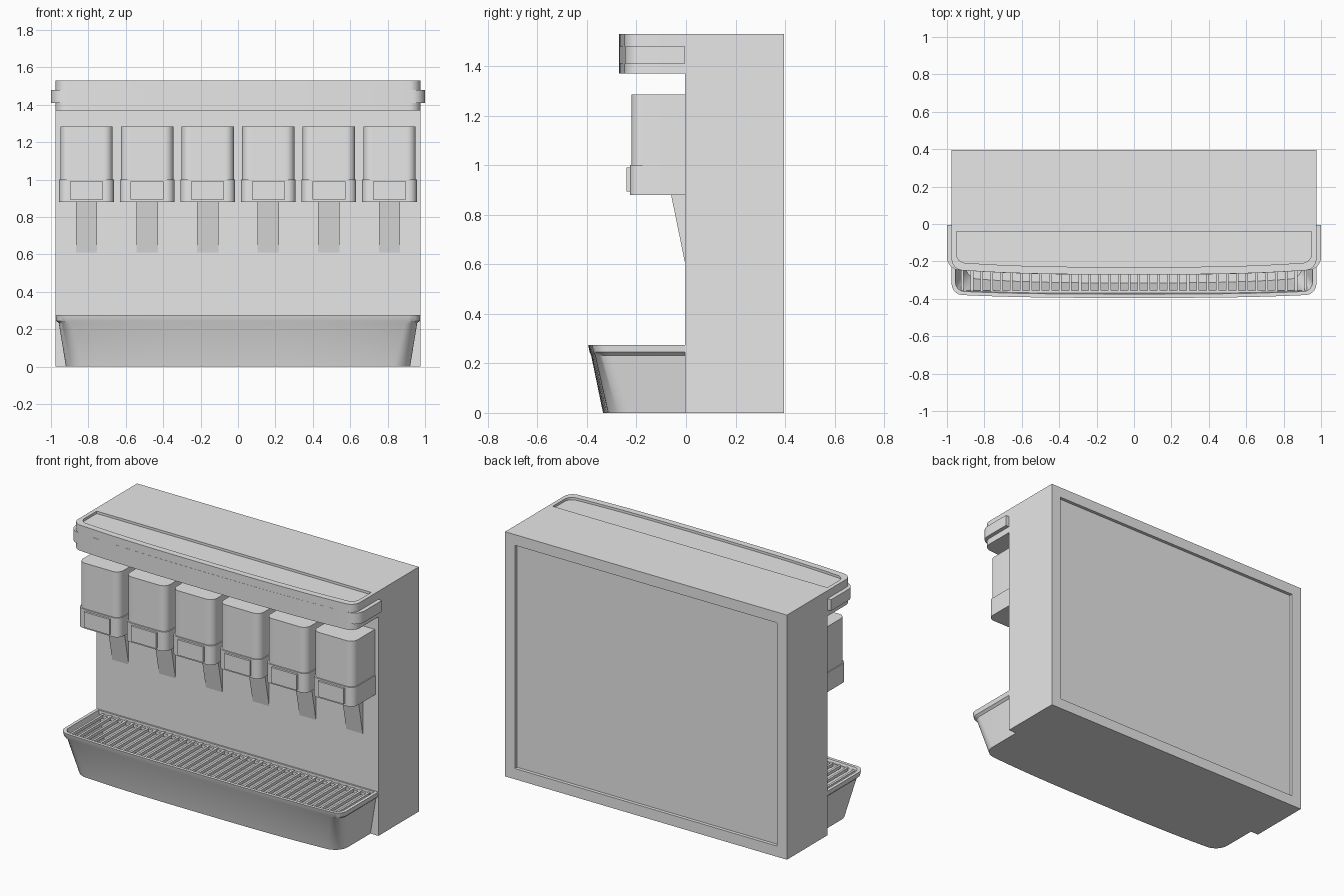
import bpy, bmesh, math

if "Cube" in bpy.data.objects:
    bpy.data.objects.remove(bpy.data.objects["Cube"])

grey = bpy.data.materials.new("light_grey")
grey.diffuse_color = (0.8, 0.8, 0.8, 1)
grey.use_nodes = True
grey.node_tree.nodes["Principled BSDF"].inputs["Base Color"].default_value = grey.diffuse_color
WALL = -0.005  # front plane of the cabinet


def finish(name, bm, angle=35):
    bmesh.ops.recalc_face_normals(bm, faces=bm.faces[:])
    me = bpy.data.meshes.new(name)
    bm.to_mesh(me)
    bm.free()
    me.materials.append(grey)
    for p in me.polygons:
        p.use_smooth = True
    me.set_sharp_from_angle(angle=math.radians(angle))
    ob = bpy.data.objects.new(name, me)
    bpy.context.collection.objects.link(ob)
    return ob


def add_box(bm, x0, x1, y0, y1, z0, z1):
    vs = bmesh.ops.create_cube(bm, size=1)["verts"]
    for v in vs:
        v.co = ((x0 + x1) / 2 + v.co.x * (x1 - x0),
                (y0 + y1) / 2 + v.co.y * (y1 - y0),
                (z0 + z1) / 2 + v.co.z * (z1 - z0))


def outline(hw, yf, r, bow=0.0, yb=WALL, cx=0.0):
    """Plan shape: straight back, rounded front corners, bowed front."""
    half = [(hw, yb)]
    for i in range(9):
        a = math.pi / 2 * i / 8
        half.append((hw - r + r * math.cos(a), yf + bow + r - r * math.sin(a)))
    for i in range(1, 8):
        t = 1 - i / 8
        half.append(((hw - r) * t, yf + bow * t ** 3))
    return ([(cx + x, y) for x, y in half] + [(cx, yf)]
            + [(cx - x, y) for x, y in reversed(half)])


def loft(bm, rings):
    """Skin a list of (outline, z) rings and cap both ends."""
    loops = [[bm.verts.new((x, y, z)) for x, y in pts] for pts, z in rings]
    n = len(loops[0])
    for a, b in zip(loops, loops[1:]):
        for i in range(n):
            j = (i + 1) % n
            bm.faces.new((a[i], a[j], b[j], b[i]))
    bm.faces.new(loops[0])
    bm.faces.new(loops[-1])


# Cabinet with a recessed back panel
bm = bmesh.new()
add_box(bm, -0.975, 0.975, WALL, 0.395, 0, 1.53)
bmesh.ops.recalc_face_normals(bm, faces=bm.faces[:])
back = max(bm.faces, key=lambda f: f.calc_center_median().y)
bmesh.ops.inset_region(bm, faces=[back], thickness=0.095, depth=0)
bmesh.ops.inset_region(bm, faces=[back], thickness=0.0005, depth=-0.02)
finish("cabinet", bm)

# Header overhang with a shallow recess in its top
bm = bmesh.new()
head = outline(0.975, -0.27, 0.06, 0.022)
dish = outline(0.95, -0.23, 0.05, 0.022, yb=-0.04)
loft(bm, [(head, 1.37), (head, 1.53), (dish, 1.53), (dish, 1.515)])
finish("header", bm)

# Trim band round the header
bm = bmesh.new()
band = outline(1.0, -0.271, 0.07, 0.024)
loft(bm, [(band, 1.41), (band, 1.48)])
finish("header_band", bm)

# Six dispensing heads: housing, collar, button and lever
for k in range(6):
    cx = (k - 2.5) * 0.324
    bm = bmesh.new()
    o = outline(0.14, -0.22, 0.045, cx=cx)
    loft(bm, [(o, 1.0), (o, 1.285)])
    finish("valve_housing", bm)

    bm = bmesh.new()
    o = outline(0.146, -0.227, 0.045, cx=cx)
    loft(bm, [(o, 0.88), (o, 1.0)])
    finish("valve_collar", bm)

    bm = bmesh.new()
    add_box(bm, cx - 0.088, cx + 0.088, -0.24, -0.2, 0.893, 0.99)
    finish("valve_button", bm)

    bm = bmesh.new()
    prof = [(WALL, 0.61), (-0.06, 0.88), (WALL, 0.88)]
    l, r = [[bm.verts.new((cx + s * 0.057, y, z)) for y, z in prof] for s in (-1, 1)]
    bm.faces.new(l)
    bm.faces.new(r)
    for i in range(3):
        j = (i + 1) % 3
        bm.faces.new((l[i], l[j], r[j], r[i]))
    finish("pour_lever", bm)

# Hollow drip tray with a flared rim
bm = bmesh.new()
loft(bm, [(outline(0.92, -0.335, 0.09, 0.02), 0),
          (outline(0.958, -0.383, 0.065, 0.016), 0.232),
          (outline(0.972, -0.389, 0.06, 0.015), 0.245),
          (outline(0.975, -0.395, 0.06, 0.015), 0.275),
          (outline(0.955, -0.375, 0.05, 0.014, yb=-0.015), 0.275),
          (outline(0.90, -0.315, 0.07, 0.02, yb=-0.015), 0.03)])
finish("drip_tray", bm)

# Grille: cross slats with front and back rails
bm = bmesh.new()
for i in range(36):
    x = (i - 17.5) * 0.0525
    add_box(bm, x - 0.007, x + 0.007, -0.362, -0.015, 0.243, 0.262)
for y in (-0.363, -0.025):
    add_box(bm, -0.93, 0.93, y - 0.007, y + 0.007, 0.24, 0.259)
finish("drip_grille", bm)
